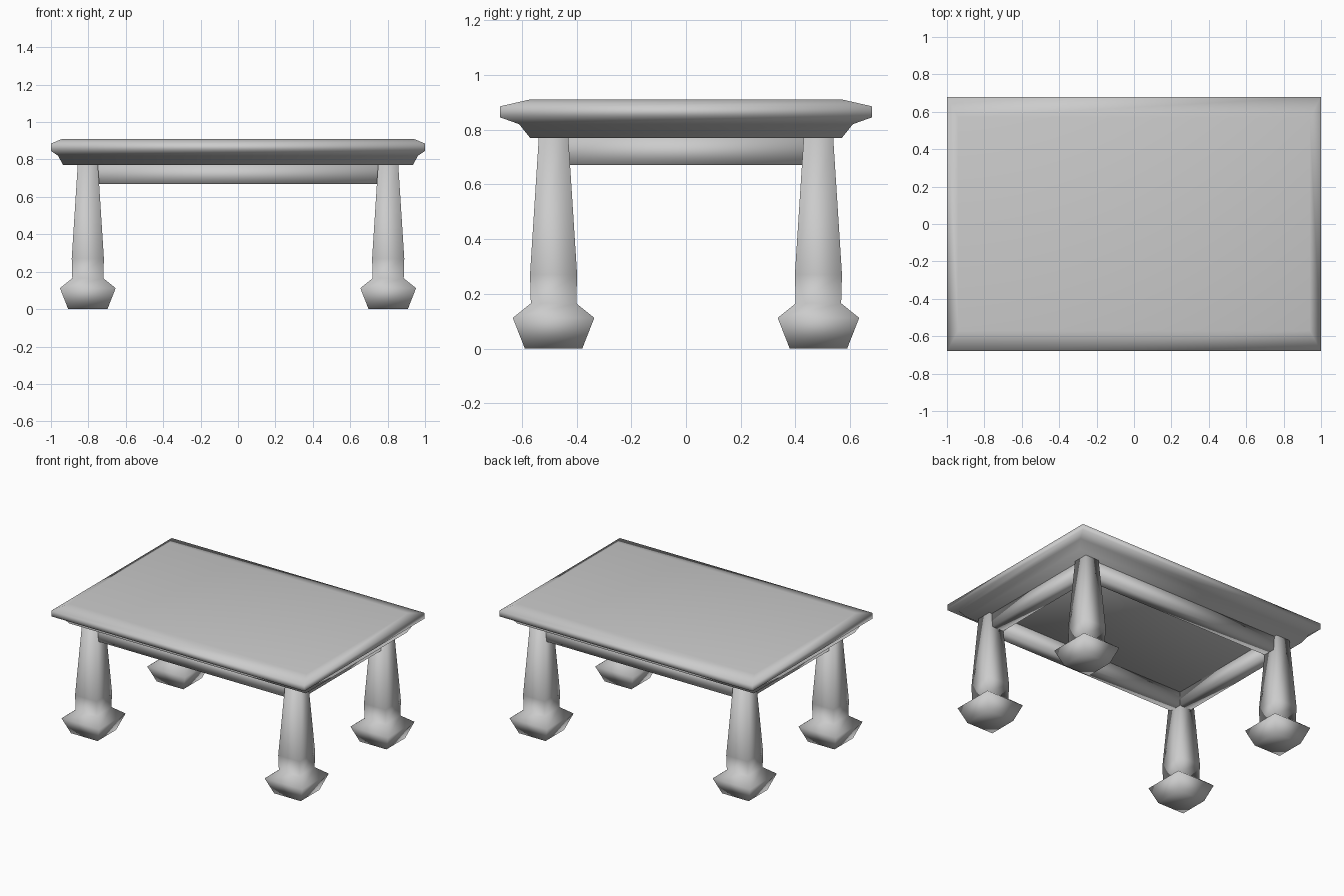
import bpy, bmesh

if "Cube" in bpy.data.objects:
    bpy.data.objects.remove(bpy.data.objects["Cube"])


def ring_solid(name, rings, loc=(0, 0, 0)):
    """Stack rectangular rings (half x, half y, z) into a closed smooth solid."""
    bm = bmesh.new()
    loops = [[bm.verts.new((sx * hx, sy * hy, z))
              for sx, sy in ((-1, -1), (1, -1), (1, 1), (-1, 1))]
             for hx, hy, z in rings]
    for a, b in zip(loops, loops[1:]):
        for i in range(4):
            j = (i + 1) % 4
            bm.faces.new((a[i], a[j], b[j], b[i]))
    bm.faces.new(loops[0][::-1])
    bm.faces.new(loops[-1])
    for f in bm.faces:
        f.smooth = True
    bmesh.ops.recalc_face_normals(bm, faces=bm.faces)
    me = bpy.data.meshes.new(name)
    bm.to_mesh(me)
    bm.free()
    ob = bpy.data.objects.new(name, me)
    ob.location = loc
    bpy.context.collection.objects.link(ob)
    return ob


# Moulded table top
ring_solid("table_top", [(0.935, 0.57, 0.77), (0.962, 0.61, 0.82),
                         (1.0, 0.68, 0.845), (1.0, 0.68, 0.885),
                         (0.94, 0.57, 0.91)])

# Tapered square legs with flared feet
leg = [(0.105, 0), (0.149, 0.112), (0.083, 0.165), (0.086, 0.27), (0.054, 0.77)]
for sx, side in ((-1, "left"), (1, "right")):
    for sy, end in ((-1, "front"), (1, "back")):
        ring_solid(f"{end}_{side}_leg", [(r, r, z) for r, z in leg],
                   (sx * 0.803, sy * 0.484, 0))

# Apron rails between the legs
for s, end, side in ((-1, "front", "left"), (1, "back", "right")):
    ring_solid(f"{end}_rail", [(0.79, 0.045, 0.67), (0.79, 0.045, 0.77)],
               (0, s * 0.47, 0))
    ring_solid(f"{side}_rail", [(0.045, 0.47, 0.67), (0.045, 0.47, 0.77)],
               (s * 0.79, 0, 0))
